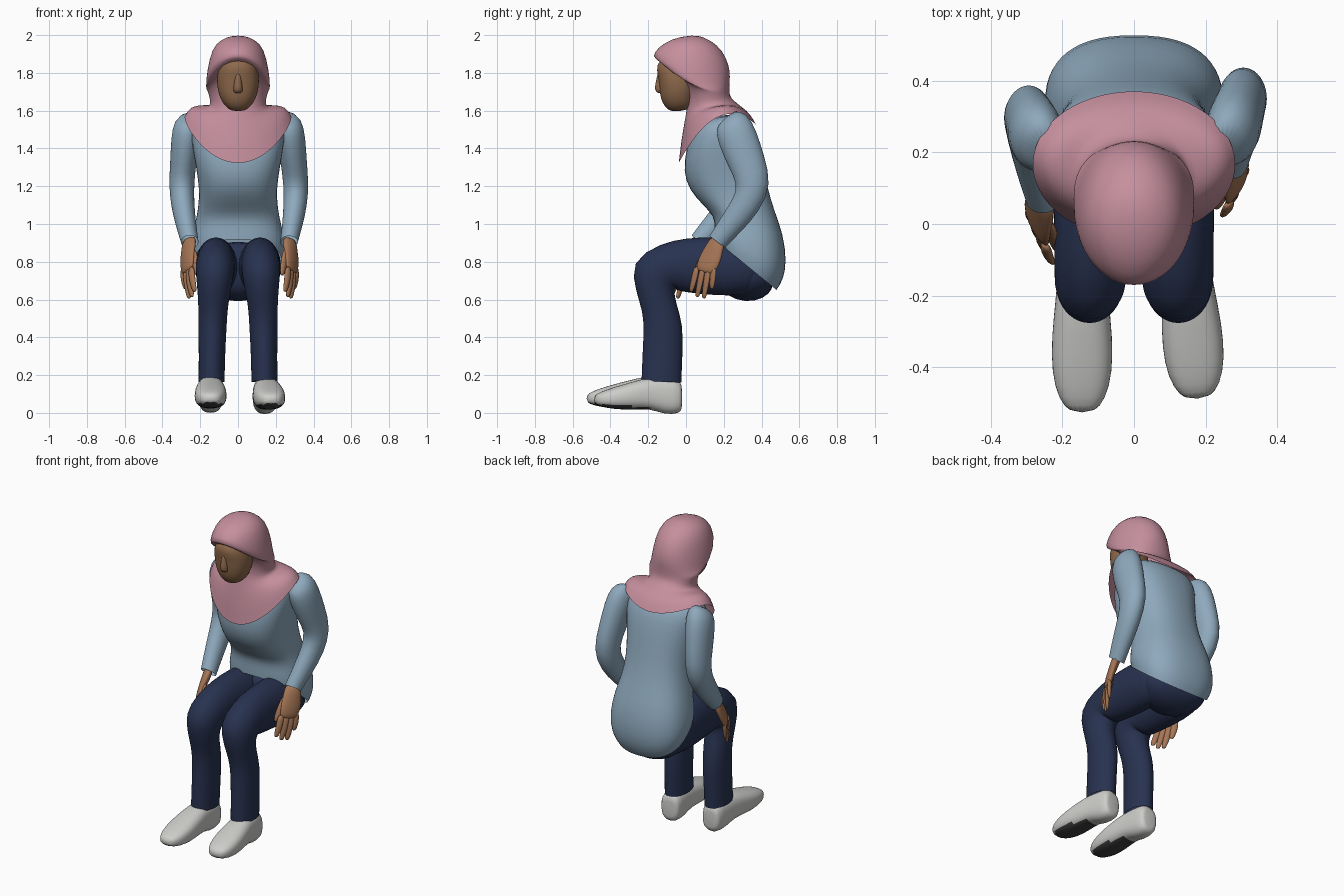
import bpy, bmesh, math
from mathutils import Vector


def material(name, rgb):
    m = bpy.data.materials.new(name)
    m.diffuse_color = (*rgb, 1)
    return m


PINK = material("pink scarf", (0.56, 0.275, 0.34))
BLUE = material("light blue cloth", (0.27, 0.395, 0.505))
NAVY = material("navy cloth", (0.021, 0.032, 0.08))
GREY = material("pale grey leather", (0.61, 0.61, 0.59))
SOLE = material("dark sole", (0.05, 0.05, 0.05))
SKIN = material("brown skin", (0.38, 0.18, 0.092))
FACE = material("darker face skin", (0.27, 0.14, 0.07))


def loft(name, rings, mat, n=20, power=2.0, start=True, end=True):
    """Skin rings of (cx, cy, cz, rx, ny, nz, lift); (ny, nz) is the half axis in the y-z plane."""
    bm = bmesh.new()
    loops = []
    for cx, cy, cz, rx, ny, nz, lift in rings:
        loop = []
        for i in range(n):
            t = 2 * math.pi * i / n
            c, s = math.cos(t), math.sin(t)
            c = math.copysign(abs(c) ** (2 / power), c)
            s = math.copysign(abs(s) ** (2 / power), s)
            loop.append(bm.verts.new((cx + rx * c, cy + ny * s, cz + nz * s + lift * c * c)))
        loops.append(loop)
    for a, b in zip(loops, loops[1:]):
        for i in range(n):
            j = (i + 1) % n
            bm.faces.new((a[i], a[j], b[j], b[i]))
    if start:
        bm.faces.new(loops[0])
    if end:
        bm.faces.new(loops[-1])
    bmesh.ops.recalc_face_normals(bm, faces=bm.faces)
    for f in bm.faces:
        f.smooth = True
    me = bpy.data.meshes.new(name)
    bm.to_mesh(me)
    bm.free()
    me.materials.append(mat)
    ob = bpy.data.objects.new(name, me)
    bpy.context.collection.objects.link(ob)
    sub = ob.modifiers.new("smooth", 'SUBSURF')
    sub.levels = sub.render_levels = 1
    return ob


def pairs(rows, cx=0):
    """Rings from two opposite profile points: (y1, z1, y2, z2, half width, side lift)."""
    return [(cx, (a + c) / 2, (b + d) / 2, w, (c - a) / 2, (d - b) / 2, l[0] if l else 0)
            for a, b, c, d, w, *l in rows]


def tube(name, pts, mat, **kw):
    """Limb through (x, y, z, half width in x, half depth)."""
    rings = []
    for i, (x, y, z, rx, rn) in enumerate(pts):
        p, q = pts[max(i - 1, 0)], pts[min(i + 1, len(pts) - 1)]
        t = Vector((q[1] - p[1], q[2] - p[2])).normalized()
        rings.append((x, y, z, rx, -t.y * rn, t.x * rn, 0))
    return loft(name, rings, mat, **kw)


# Shirt body, hem dipping at the back
loft("shirt_body", pairs([
    (0.15, 0.92, 0.48, 0.65, 0.235), (0.15, 0.95, 0.515, 0.70, 0.25),
    (0.15, 0.98, 0.535, 0.80, 0.252),
    (0.15, 1.04, 0.515, 0.95, 0.23), (0.09, 1.10, 0.468, 1.07, 0.21),
    (0.015, 1.18, 0.43, 1.2, 0.205), (-0.016, 1.28, 0.40, 1.35, 0.225),
    (0.0, 1.40, 0.37, 1.49, 0.25), (0.035, 1.5, 0.33, 1.56, 0.245),
    (0.06, 1.55, 0.28, 1.595, 0.20)]), BLUE, n=28, power=2.45, start=False)

# Headscarf: hood, brim, neck and draped cape
loft("headscarf", pairs([
    (0.0, 1.995, 0.06, 2.0, 0.03), (-0.075, 1.98, 0.13, 1.975, 0.09),
    (-0.145, 1.94, 0.195, 1.92, 0.14), (-0.185, 1.885, 0.23, 1.84, 0.166, -0.06),
    (-0.145, 1.87, 0.235, 1.78, 0.170, -0.09), (-0.04, 1.80, 0.23, 1.73, 0.170, -0.05),
    (0.0, 1.72, 0.23, 1.69, 0.162), (0.01, 1.65, 0.24, 1.665, 0.147),
    (0.0, 1.59, 0.27, 1.64, 0.147), (-0.01, 1.53, 0.30, 1.615, 0.205, 0.05),
    (-0.025, 1.45, 0.34, 1.585, 0.258, 0.095), (-0.04, 1.32, 0.372, 1.525, 0.285, 0.145)]),
    PINK, n=28, end=False)

# Face and nose
loft("face", pairs([
    (-0.12, 1.89, 0.05, 1.89, 0.075), (-0.162, 1.84, 0.06, 1.84, 0.1),
    (-0.148, 1.785, 0.06, 1.78, 0.113), (-0.143, 1.73, 0.06, 1.72, 0.112),
    (-0.137, 1.67, 0.05, 1.67, 0.098), (-0.118, 1.625, 0.04, 1.63, 0.074),
    (-0.08, 1.59, 0.02, 1.605, 0.038)]), FACE, power=2.2)
loft("nose", pairs([
    (-0.152, 1.81, -0.11, 1.81, 0.016), (-0.158, 1.76, -0.11, 1.76, 0.02),
    (-0.172, 1.71, -0.11, 1.71, 0.028), (-0.148, 1.69, -0.11, 1.69, 0.022)]), FACE, n=10)

# Seat of the trousers
loft("trouser_seat", pairs([
    (0.17, 0.7, 0.17, 0.86, 0.1), (0.21, 0.615, 0.21, 0.91, 0.185),
    (0.32, 0.582, 0.32, 0.91, 0.22), (0.41, 0.602, 0.40, 0.84, 0.205),
    (0.468, 0.66, 0.45, 0.76, 0.14)]), NAVY, n=24)

ARM = [(0.25, 0.215, 1.57, 0.04, 0.05), (0.268, 0.24, 1.545, 0.073, 0.095),
       (0.278, 0.272, 1.46, 0.08, 0.108), (0.295, 0.32, 1.33, 0.07, 0.1),
       (0.308, 0.365, 1.21, 0.067, 0.092), (0.304, 0.32, 1.1, 0.063, 0.078),
       (0.289, 0.24, 1.0, 0.055, 0.066), (0.27, 0.165, 0.905, 0.047, 0.052)]
PALM = [(0.27, 0.175, 0.93, 0.034, 0.04), (0.275, 0.15, 0.87, 0.03, 0.05),
        (0.283, 0.13, 0.82, 0.025, 0.06), (0.285, 0.105, 0.765, 0.021, 0.056),
        (0.285, 0.1, 0.74, 0.015, 0.05)]
LEG = [(0.10, 0.42, 0.75, 0.09, 0.08), (0.112, 0.34, 0.765, 0.12, 0.15),
       (0.117, 0.15, 0.778, 0.112, 0.158), (0.118, 0.0, 0.782, 0.106, 0.146),
       (0.12, -0.10, 0.775, 0.104, 0.13), (0.122, -0.168, 0.735, 0.102, 0.15),
       (0.126, -0.165, 0.65, 0.09, 0.10), (0.132, -0.142, 0.56, 0.078, 0.092),
       (0.135, -0.118, 0.46, 0.076, 0.106),
       (0.138, -0.125, 0.3, 0.07, 0.107), (0.14, -0.13, 0.165, 0.07, 0.107)]
SHOE = [(-0.03, 0.03, -0.03, 0.13, 0.04), (-0.035, -0.008, -0.035, 0.18, 0.064),
        (-0.14, -0.008, -0.13, 0.188, 0.068), (-0.2, 0.022, -0.21, 0.19, 0.074),
        (-0.32, 0.015, -0.31, 0.165, 0.086), (-0.42, 0.02, -0.41, 0.138, 0.086),
        (-0.49, 0.033, -0.49, 0.112, 0.066), (-0.527, 0.05, -0.527, 0.09, 0.034)]

for side, s in (("right", 1), ("left", -1)):
    reach = 0 if s > 0 else 0.14  # the left arm reaches further forward

    def place(pts):
        return [(s * (x - 0.15 * reach * (1.6 - z)), y - reach * (1.6 - z), z, a, b)
                for x, y, z, a, b in pts]

    def turn(hand_part):
        # Turn the hand so its front edge points inward
        for v in hand_part.data.vertices:
            mid = 0.1 + max(0, v.co.z - 0.77) * 0.45 - reach * (1.6 - v.co.z)
            v.co.x += s * 0.45 * (v.co.y - mid)

    tube(side + "_sleeve", place(ARM), BLUE, end=False)
    turn(tube(side + "_palm", place(PALM), SKIN, n=12))

    # Four fingers fanned along the hand, and a thumb
    for i, (y0, y1, z1) in enumerate([(0.058, 0.028, 0.64), (0.09, 0.06, 0.612),
                                      (0.12, 0.095, 0.605), (0.147, 0.137, 0.655)]):
        zm = (0.77 + z1) / 2
        turn(tube(f"{side}_finger_{i + 1}", place([
            (0.286, y0, 0.78, 0.017, 0.018), (0.288, (y0 + y1) / 2, zm, 0.017, 0.018),
            (0.283, y1, z1 + 0.012, 0.013, 0.014), (0.282, y1, z1, 0.006, 0.007)]), SKIN, n=8))
    turn(tube(side + "_thumb", place([
        (0.272, 0.12, 0.87, 0.02, 0.024), (0.262, 0.085, 0.81, 0.019, 0.021),
        (0.257, 0.055, 0.75, 0.015, 0.017), (0.257, 0.045, 0.725, 0.007, 0.008)]), SKIN, n=8))

    # Trouser leg bent at the knee
    tube(side + "_trouser_leg", [(s * x, *r) for x, *r in LEG], NAVY, end=False)

    # Shoe, turned out slightly, with a dark underside at the front
    shoe = loft(side + "_shoe", pairs(SHOE), GREY, power=2.6)
    shoe.data.materials.append(SOLE)
    for f in shoe.data.polygons:
        if f.normal.z < -0.75 and f.center.y < -0.2:
            f.material_index = 1
    shoe.rotation_euler.z = math.radians(5 if s > 0 else 0)
    shoe.scale.y = 0.94 if s > 0 else 1
    shoe.location = (0.135, 0.005, 0) if s > 0 else (-0.145, 0, 0.006)
